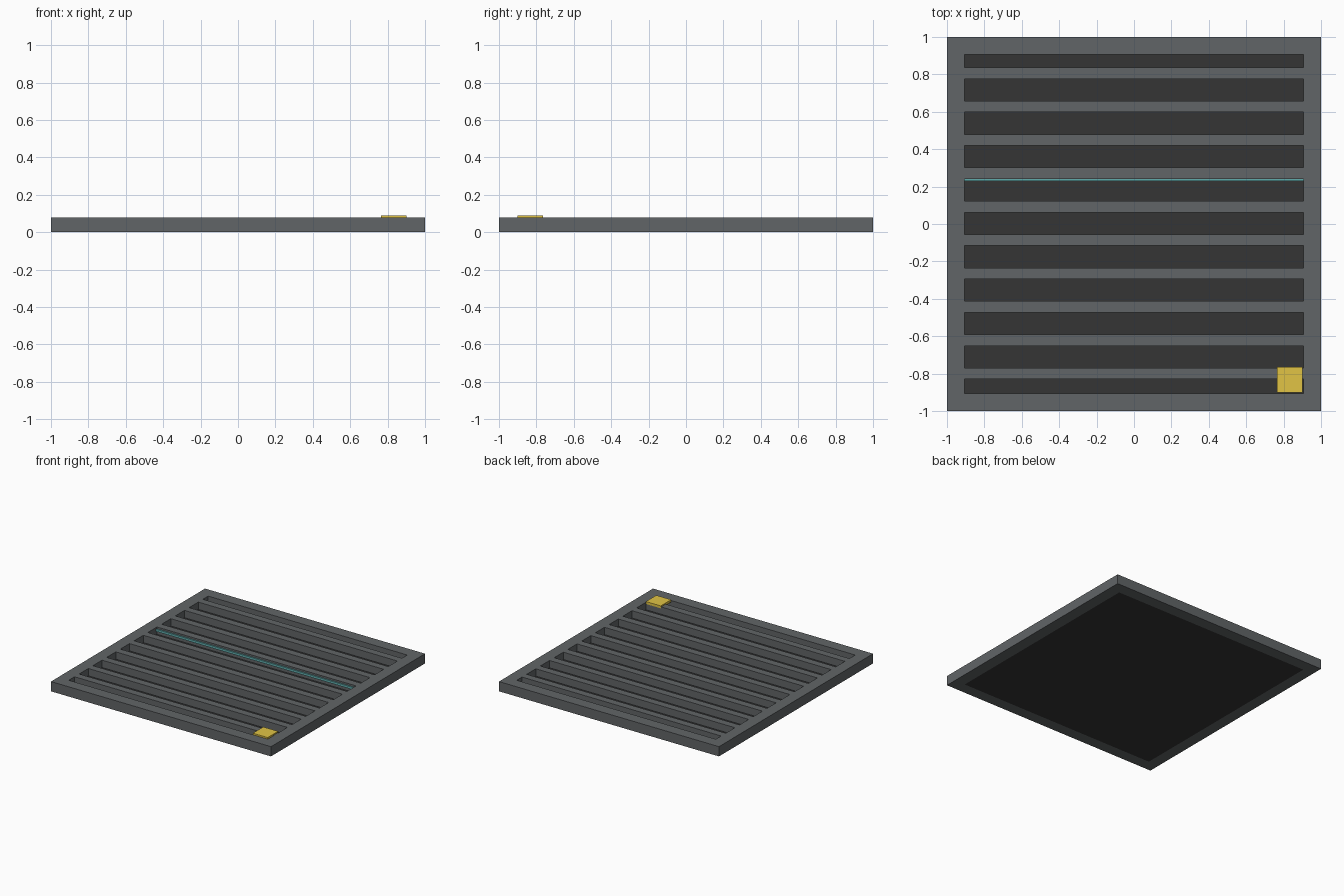
import bpy, bmesh

if "Cube" in bpy.data.objects:
    bpy.data.objects.remove(bpy.data.objects["Cube"])


def material(name, rgb):
    m = bpy.data.materials.new(name)
    m.diffuse_color = (*rgb, 1)
    m.use_nodes = True
    m.node_tree.nodes["Principled BSDF"].inputs["Base Color"].default_value = m.diffuse_color
    return m


def box(name, lo, hi, mat):
    """Axis-aligned box between two opposite corners."""
    bm = bmesh.new()
    bmesh.ops.create_cube(bm, size=1)
    for v in bm.verts:
        v.co = [(a + b) / 2 + c * (b - a) for a, b, c in zip(lo, hi, v.co)]
    me = bpy.data.meshes.new(name)
    bm.to_mesh(me)
    bm.free()
    ob = bpy.data.objects.new(name, me)
    bpy.context.collection.objects.link(ob)
    me.materials.append(mat)
    return ob


steel = material("steel", (0.12, 0.13, 0.135))
dark = material("dark", (0.035, 0.035, 0.035))
teal = material("teal", (0.12, 0.42, 0.42))
gold = material("gold", (0.75, 0.55, 0.06))

TOP, IN = 0.08, 0.905

# Square frame: one block with the opening cut through it
frame = box("frame", (-1, -1, 0), (1, 1, TOP), steel)
cutter = box("frame_cutter", (-IN, -IN, -0.1), (IN, IN, 0.2), steel)
cutter.hide_render = True
cutter.hide_set(True)
cut = frame.modifiers.new("opening", 'BOOLEAN')
cut.operation = 'DIFFERENCE'
cut.solver = 'EXACT'
cut.object = cutter

# Dark floor closing the underside
box("floor_panel", (-IN, -IN, 0.0), (IN, IN, 0.02), dark)

# Ten evenly spaced slats
for i in range(10):
    y = -0.80 + i * 0.1785
    box(f"slat_{i + 1}", (-IN, y - 0.03, 0.02), (IN, y + 0.03, TOP), steel)

# Teal light strip on the front side of one slat
box("light_strip", (-IN, 0.23, 0.047), (IN, 0.242, 0.065), teal)

# Gold corner plate
box("corner_plate", (0.765, -0.90, 0.07), (0.90, -0.765, 0.09), gold)
